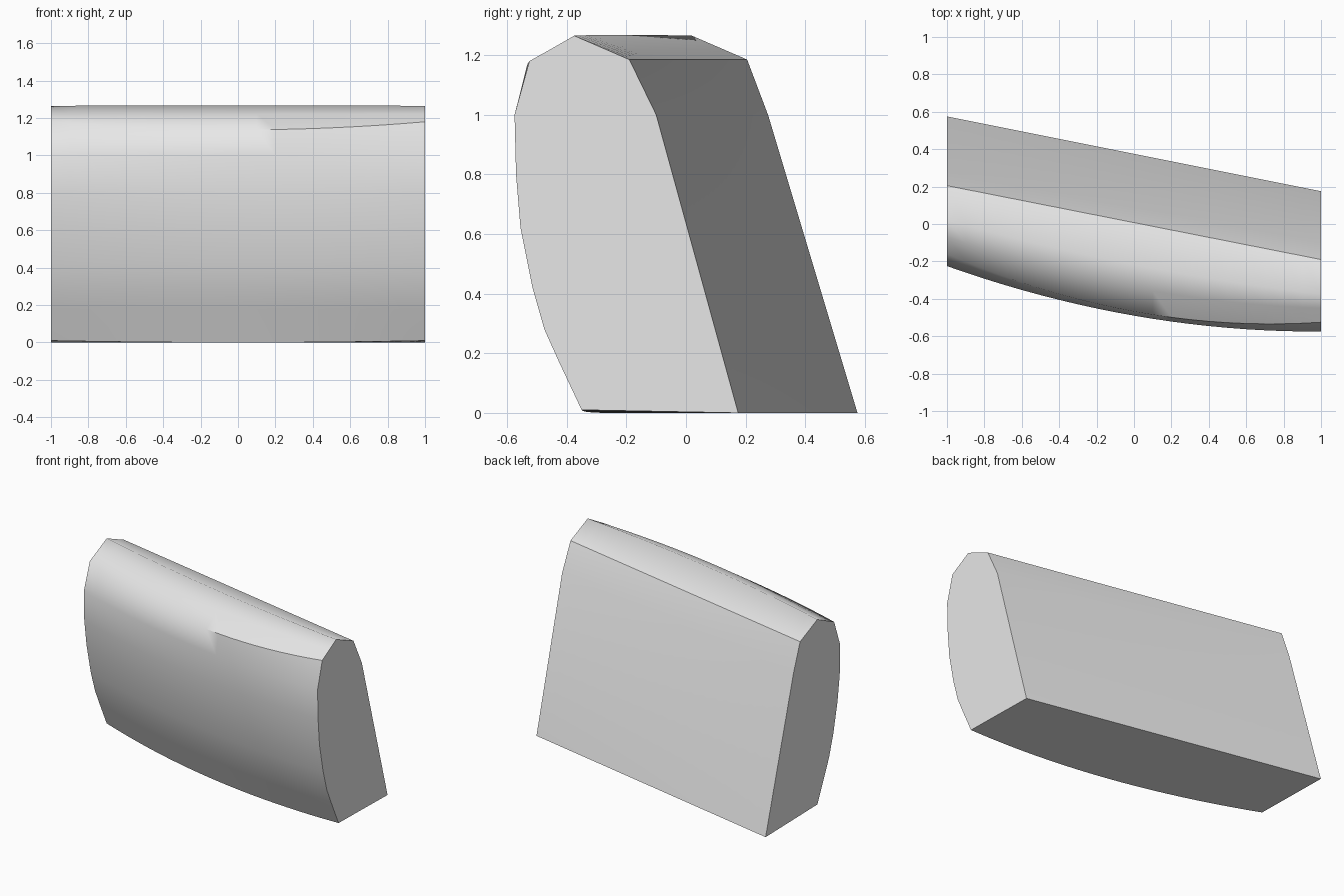
import bpy
import bmesh

cube = bpy.data.objects.get("Cube")
if cube:
    bpy.data.objects.remove(cube, do_unlink=True)

# Profile points: y at left end (+x), y at right end (-x), height, bulge in y, bulge in z
PROFILE = [
    (0.175, 0.575, 0.0, 0.0, 0.0),
    (-0.10, 0.275, 1.0, 0.0, 0.0),
    (-0.19, 0.205, 1.185, 0.0, 0.0),
    (-0.375, 0.02, 1.265, -0.04, 0.003),
    (-0.45, -0.07, 1.222, -0.08, 0.0),
    (-0.525, -0.16, 1.18, -0.125, -0.043),
    (-0.575, -0.225, 1.0, -0.09, 0.0),
    (-0.57, -0.22, 0.8, -0.09, 0.0),
    (-0.555, -0.195, 0.62, -0.09, 0.0),
    (-0.515, -0.15, 0.42, -0.09, 0.0),
    (-0.475, -0.105, 0.28, -0.09, 0.0),
    (-0.43, -0.06, 0.18, -0.09, 0.0),
    (-0.35, 0.02, 0.01, -0.09, -0.01),
]
BACK_BOTTOM, BACK_TOP, FRONT_CREASE, FRONT_BOTTOM = 0, 2, 5, 12
STEPS = 20


def section(x):
    """One slanted cross-section, fuller towards the middle of the length."""
    t = (x + 1) / 2
    full = 1 - x * x
    return [(x, right + (left - right) * t + full * by, z + full * bz)
            for left, right, z, by, bz in PROFILE]


# Loft the sections along the length and close both ends
bm = bmesh.new()
rings = [[bm.verts.new(p) for p in section(-1 + 2 * i / STEPS)] for i in range(STEPS + 1)]
count = len(PROFILE)
for a, b in zip(rings, rings[1:]):
    for j in range(count):
        k = (j + 1) % count
        bm.faces.new((a[j], a[k], b[k], b[j]))
bm.faces.new(rings[0])
bm.faces.new(rings[-1][::-1])
bmesh.ops.recalc_face_normals(bm, faces=bm.faces)
for face in bm.faces:
    face.smooth = True

# Hard edges: both end outlines, the base, the rear top edge and half the front crease
for ring in (rings[0], rings[-1]):
    for j in range(count):
        bm.edges.get((ring[j], ring[(j + 1) % count])).smooth = False
for a, b in zip(rings, rings[1:]):
    for j in (BACK_BOTTOM, BACK_TOP, FRONT_BOTTOM):
        bm.edges.get((a[j], b[j])).smooth = False
    if a[0].co.x > 0.05:
        bm.edges.get((a[FRONT_CREASE], b[FRONT_CREASE])).smooth = False

mesh = bpy.data.meshes.new("cushion_back")
bm.to_mesh(mesh)
bm.free()
cushion = bpy.data.objects.new("cushion_back", mesh)
bpy.context.collection.objects.link(cushion)

# Single plain grey
grey = bpy.data.materials.new("light_grey")
grey.use_nodes = True
colour = (0.8, 0.8, 0.8, 1.0)
grey.diffuse_color = colour
grey.node_tree.nodes["Principled BSDF"].inputs["Base Color"].default_value = colour
mesh.materials.append(grey)
